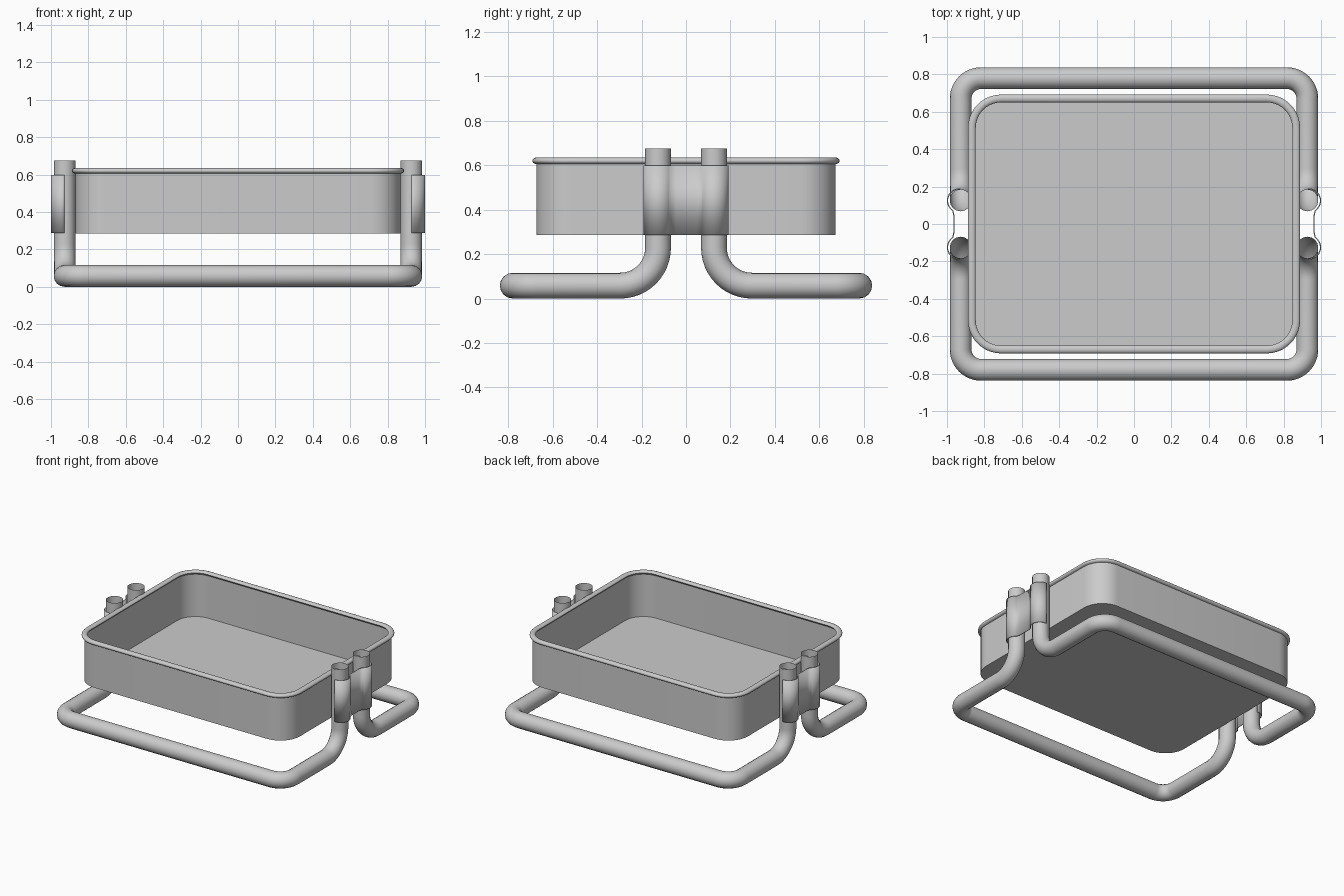
import bpy, bmesh
from math import sin, cos, pi, radians
from mathutils import Vector

if "Cube" in bpy.data.objects:
    bpy.data.objects.remove(bpy.data.objects["Cube"])


def make_object(name, bm):
    bmesh.ops.recalc_face_normals(bm, faces=bm.faces)
    me = bpy.data.meshes.new(name)
    bm.to_mesh(me)
    bm.free()
    ob = bpy.data.objects.new(name, me)
    bpy.context.collection.objects.link(ob)
    return ob


def select_only(ob):
    bpy.ops.object.select_all(action='DESELECT')
    ob.select_set(True)
    bpy.context.view_layer.objects.active = ob


def smooth(ob):
    select_only(ob)
    bpy.ops.object.shade_smooth_by_angle(angle=radians(35))


def fillet(corners, steps=12):
    """Round the corners of a right-angled path; each corner is (point, radius)."""
    pts = []
    for i, (p, r) in enumerate(corners):
        p = Vector(p)
        if r == 0:
            pts.append(p)
            continue
        a = (Vector(corners[i - 1][0]) - p).normalized()
        b = (Vector(corners[i + 1][0]) - p).normalized()
        centre = p + (a + b) * r
        for k in range(steps + 1):
            t = k / steps * pi / 2
            pts.append(centre - b * r * cos(t) - a * r * sin(t))
    return pts


def bent_tube(name, corners, radius):
    pts = fillet(corners)
    cu = bpy.data.curves.new(name, 'CURVE')
    cu.dimensions = '3D'
    cu.bevel_depth = radius
    cu.bevel_resolution = 6
    sp = cu.splines.new('POLY')
    sp.points.add(len(pts) - 1)
    for q, p in zip(sp.points, pts):
        q.co = (*p, 1)
    ob = bpy.data.objects.new(name, cu)
    bpy.context.collection.objects.link(ob)
    select_only(ob)
    bpy.ops.object.convert(target='MESH')
    smooth(bpy.context.object)


def ring(bm, off, z, hx=0.87, hy=0.674, r=0.16, steps=10):
    """Rounded rectangle, offset outwards by off."""
    verts = []
    for q, (sx, sy) in enumerate([(1, 1), (-1, 1), (-1, -1), (1, -1)]):
        for k in range(steps + 1):
            t = (q + k / steps) * pi / 2
            verts.append(bm.verts.new((sx * (hx - r) + (r + off) * cos(t),
                                       sy * (hy - r) + (r + off) * sin(t), z)))
    return verts


# Tray: outer wall, rolled rim, inner wall and floor lofted as one shell
profile = [(0, 0.286), (0, 0.608)]
for k in range(13):
    t = radians(-80 + k * 340 / 13 * 0.8)
    profile.append((-0.003 + 0.021 * cos(t), 0.62 + 0.015 * sin(t)))
profile += [(-0.01, 0.607), (-0.01, 0.292)]
bm = bmesh.new()
rings = [ring(bm, o, z) for o, z in profile]
for a, b in zip(rings, rings[1:]):
    n = len(a)
    for i in range(n):
        bm.faces.new((a[i], a[(i + 1) % n], b[(i + 1) % n], b[i]))
bm.faces.new(rings[0])
bm.faces.new(rings[-1])
smooth(make_object("tray", bm))

# Front and back leg frames: hollow bent tubes with open tops
R = 0.058
for s, name in ((-1, "front_leg_frame"), (1, "back_leg_frame")):
    bent_tube(name, [((-0.927, s * 0.126, 0.675), 0),
                     ((-0.927, s * 0.126, R), 0.17),
                     ((-0.927, s * 0.78, R), 0.11),
                     ((0.927, s * 0.78, R), 0.11),
                     ((0.927, s * 0.126, R), 0.17),
                     ((0.927, s * 0.126, 0.675), 0)], R)

# Clamp brackets: sheet wrapped over each pair of uprights with a web between
half = []
for k in range(15):
    t = radians(95 - k * 150 / 14)
    half.append((0.934 + 0.066 * cos(t), 0.125 + 0.066 * sin(t)))
half.append((0.966, 0.045))
outline = half + [(x, -y) for x, y in reversed(half)]
for s, name in ((-1, "left_bracket"), (1, "right_bracket")):
    bm = bmesh.new()
    low = [bm.verts.new((s * x, y, 0.287)) for x, y in outline]
    top = [bm.verts.new((s * x, y, 0.598)) for x, y in outline]
    for i in range(len(outline) - 1):
        quad = (low[i], low[i + 1], top[i + 1], top[i])
        bm.faces.new(quad if s < 0 else quad[::-1])
    ob = make_object(name, bm)
    mod = ob.modifiers.new("thickness", 'SOLIDIFY')
    mod.thickness = 0.006
    # thicken towards the tube so the outer face stays at x = 1
    outward = sum(p.normal.x for p in ob.data.polygons) * s > 0
    mod.offset = -1 if outward else 1
    smooth(ob)
